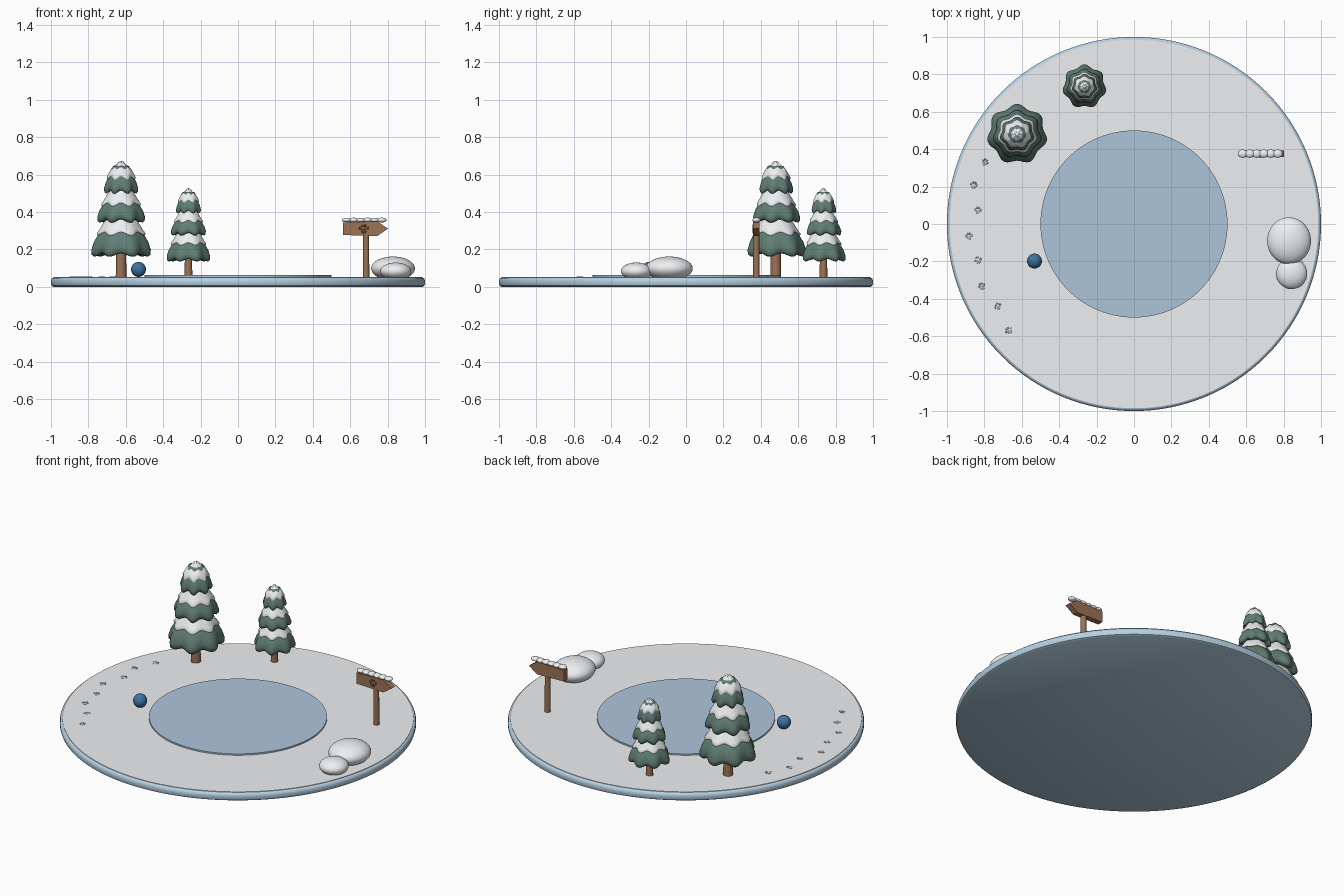
import bpy, bmesh, math
from mathutils import Matrix, Vector

if "Cube" in bpy.data.objects:
    bpy.data.objects.remove(bpy.data.objects["Cube"])


def material(name, rgb):
    m = bpy.data.materials.new(name)
    m.diffuse_color = (*rgb, 1)
    m.use_nodes = True
    m.node_tree.nodes["Principled BSDF"].inputs["Base Color"].default_value = m.diffuse_color
    return m


SNOW = material("snow", (0.85, 0.87, 0.89))
RIM = material("frost_blue", (0.46, 0.63, 0.76))
ICE = material("ice", (0.42, 0.56, 0.71))
GREEN = material("pine_green", (0.12, 0.21, 0.175))
WOOD = material("wood", (0.34, 0.17, 0.09))
DARK = material("dark_wood", (0.10, 0.05, 0.03))
BLUE = material("ball_blue", (0.05, 0.17, 0.34))
PRINT = material("print_blue", (0.30, 0.45, 0.60))


def finish(bm, name, mat, angle=40):
    bmesh.ops.recalc_face_normals(bm, faces=bm.faces)
    me = bpy.data.meshes.new(name)
    bm.to_mesh(me)
    bm.free()
    ob = bpy.data.objects.new(name, me)
    bpy.context.collection.objects.link(ob)
    me.materials.append(mat)
    bpy.ops.object.select_all(action='DESELECT')
    ob.select_set(True)
    bpy.context.view_layer.objects.active = ob
    bpy.ops.object.shade_smooth_by_angle(angle=math.radians(angle))
    return ob


def lathe(name, profile, mat, at=(0, 0, 0), scale=(1, 1, 1), segs=56, lobes=0, angle=40):
    """Revolve (radius, z, wave) points; wave ripples the ring in and out, lobes dip down."""
    bm = bmesh.new()
    rings = []
    for r, z, w in profile:
        if r == 0:
            rings.append([bm.verts.new((0, 0, z))] * segs)
            continue
        ring = []
        for i in range(segs):
            a = math.tau * i / segs
            c = w * math.cos(lobes * (a - math.pi / 2))
            k = r * (1 + 0.07 * c)
            ring.append(bm.verts.new((k * math.cos(a), k * math.sin(a), z - 0.009 * c)))
        rings.append(ring)
    for lo, hi in zip(rings, rings[1:]):
        for i in range(segs):
            j = (i + 1) % segs
            vs = list(dict.fromkeys((lo[i], lo[j], hi[j], hi[i])))
            bm.faces.new(vs)
    bmesh.ops.transform(bm, matrix=Matrix.Translation(at) @ Matrix.Diagonal((*scale, 1)), verts=bm.verts)
    return finish(bm, name, mat, angle)


def ellipsoid(bm, c, r, segs=32):
    m = Matrix.Translation(c) @ Matrix.Diagonal((*r, 1))
    bmesh.ops.create_uvsphere(bm, u_segments=segs, v_segments=segs // 2, radius=1, matrix=m)


def blobs(name, items, mat, segs=32):
    bm = bmesh.new()
    for c, r in items:
        ellipsoid(bm, c, r, segs)
    return finish(bm, name, mat, 60)


def flat(pts):
    return [(r, z, 0) for r, z in pts]


# Round base, snow layer and frozen pond
lathe("base", flat([(0, 0), (0.985, 0), (0.996, 0.006), (1, 0.018), (1, 0.034),
                    (0.996, 0.044), (0.986, 0.05), (0, 0.05)]), RIM, segs=128)
lathe("snow_ground", flat([(0, 0.045), (0.985, 0.045), (0.985, 0.053), (0, 0.053)]), SNOW, segs=128)
lathe("pond", flat([(0, 0.045), (0.5, 0.045), (0.5, 0.062), (0, 0.062)]), ICE, segs=96)

# Pine trees: wavy green tiers with snow draped on each
TIERS = [  # bottom z, widest radius, widest z, snow radius, snow z, top radius, top z
    (0.118, 0.152, 0.153, 0.122, 0.236, 0.085, 0.305),
    (0.300, 0.122, 0.330, 0.099, 0.392, 0.062, 0.465),
    (0.455, 0.087, 0.482, 0.072, 0.535, 0.000, 0.622),
]


def tree(name, x, y, sxy, sz):
    at, sc = (x, y, 0.052), (sxy, sxy, sz)
    lathe(name + "_trunk", flat([(0, -0.01), (0.029, -0.01), (0.026, 0.16), (0, 0.16)]), WOOD, at, sc, 16)
    for n, (zb, r, zr, rs, zs, rt, zt) in enumerate(TIERS, 1):
        lathe(f"{name}_tier_{n}",
              [(0, zb + 0.02, 0), (r * 0.6, zb + 0.01, 0.5), (r * 0.9, zb, 1), (r * 0.99, zb + 0.01, 1),
               (r, zr, 1), (r * 0.92, (zr + zs) / 2, 0.9), (rs * 0.95, zs, 0.7),
               (rs * 0.6, zt - 0.03, 0.3), (0, zt - 0.02, 0)], GREEN, at, sc, 56, 7, 60)
        mid = (rs + rt) / 2
        tip = [(rt, zt, 0.3), (0, zt, 0)] if rt else [(0.03, zt - 0.027, 0.4), (0.012, zt - 0.006, 0.2), (0, zt, 0)]
        lathe(f"{name}_snow_{n}",
              [(0, zs + 0.01, 0), (rs * 0.9, zs - 0.002, 1), (rs, zs - 0.004, 1), (rs * 1.02, zs + 0.006, 1),
               (rs * 0.93, zs + 0.02, 0.8), (mid * 1.02 if rt else 0.053, (zs + zt) / 2, 0.6)] + tip,
              SNOW, at, sc, 56, 7, 60)


tree("large_tree", -0.625, 0.48, 1, 1)
tree("small_tree", -0.265, 0.735, 0.73, 0.765)

# Ball and snow mounds
blobs("ball", [((-0.532, -0.198, 0.093), (0.04, 0.04, 0.04))], BLUE)
blobs("large_mound", [((0.829, -0.09, 0.098), (0.117, 0.126, 0.064))], SNOW, 48)
blobs("small_mound", [((0.843, -0.265, 0.083), (0.083, 0.083, 0.047))], SNOW, 48)

# Signpost with arrow board and a snow cap
SX, SY = 0.685, 0.376
lathe("sign_post", flat([(0, 0.04), (0.017, 0.04), (0.016, 0.345), (0, 0.345)]), WOOD, (SX, SY, 0), segs=16)
bm = bmesh.new()
outline = [(0.562, 0.277), (0.745, 0.272), (0.802, 0.311), (0.745, 0.35), (0.562, 0.345)]
face = bm.faces.new([bm.verts.new((x, SY - 0.018, z)) for x, z in outline])
ext = bmesh.ops.extrude_face_region(bm, geom=[face])
bmesh.ops.translate(bm, vec=(0, 0.035, 0), verts=[v for v in ext["geom"] if isinstance(v, bmesh.types.BMVert)])
finish(bm, "sign_board", WOOD, 30)
blobs("sign_snow", [((0.581 + 0.0375 * i, SY, 0.357), (0.026, 0.022, 0.012 + 0.001 * (i % 2)))
                    for i in range(6)], SNOW, 20)

# Paw shape: one pad and four toes (u sideways, v forward)
PAW = [(0, -0.008, 0.011, 0.009), (-0.015, 0.004, 0.0045, 0.006), (-0.0055, 0.014, 0.0045, 0.006),
       (0.0055, 0.014, 0.0045, 0.006), (0.015, 0.004, 0.0045, 0.006)]
blobs("sign_paw", [((0.673 + 1.3 * u, SY - 0.018, 0.308 + 1.3 * v), (1.3 * a, 0.003, 1.3 * b))
                   for u, v, a, b in PAW], DARK, 12)

# Trail of prints curving around the pond
TRAIL = [(-0.668, -0.57), (-0.727, -0.441), (-0.813, -0.334), (-0.834, -0.195),
         (-0.882, -0.067), (-0.834, 0.072), (-0.856, 0.206), (-0.797, 0.329)]
bm = bmesh.new()
for x, y in TRAIL:
    fwd = Vector((y, -x, 0)).normalized()
    side = Vector((fwd.y, -fwd.x, 0))
    turn = math.atan2(side.y, side.x)
    for u, v, a, b in PAW:
        p = Vector((x, y, 0.053)) + side * u + fwd * v
        m = Matrix.Translation(p) @ Matrix.Rotation(turn, 4, 'Z') @ Matrix.Diagonal((a, b, 0.0025, 1))
        bmesh.ops.create_uvsphere(bm, u_segments=12, v_segments=6, radius=1, matrix=m)
finish(bm, "paw_prints", PRINT, 60)
